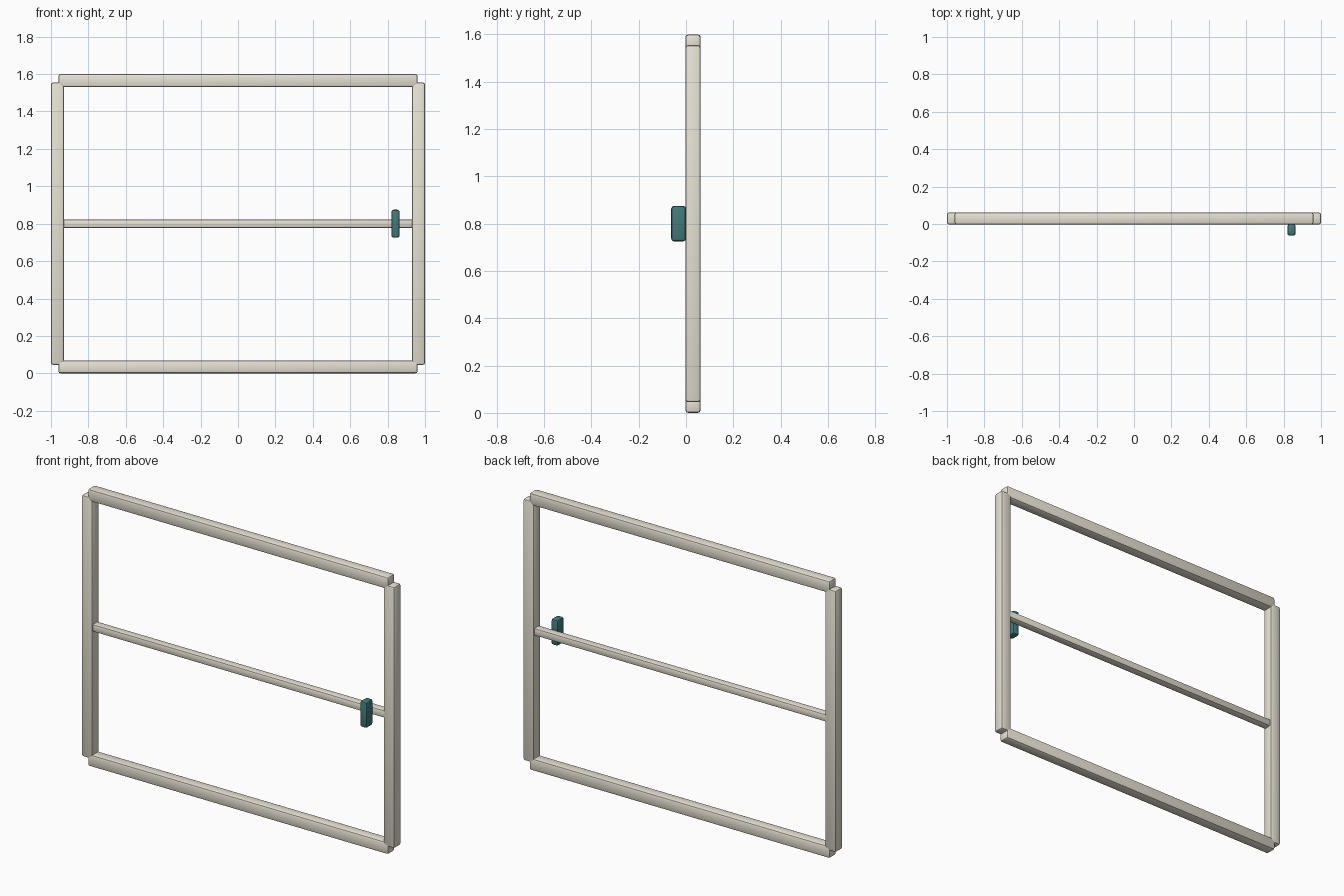
import bpy

if "Cube" in bpy.data.objects:
    bpy.data.objects.remove(bpy.data.objects["Cube"])


def material(name, rgb):
    m = bpy.data.materials.new(name)
    m.diffuse_color = (*rgb, 1)
    m.use_nodes = True
    m.node_tree.nodes["Principled BSDF"].inputs["Base Color"].default_value = m.diffuse_color
    return m


CREAM = material("cream_paint", (0.80, 0.76, 0.66))
TEAL = material("teal_metal", (0.06, 0.19, 0.20))


def bar(name, lo, hi, bevel, mat):
    """Rounded box spanning two opposite corners."""
    centre = [(a + b) / 2 for a, b in zip(lo, hi)]
    bpy.ops.mesh.primitive_cube_add(size=1, location=centre)
    ob = bpy.context.object
    ob.name = name
    ob.scale = [b - a for a, b in zip(lo, hi)]
    bpy.ops.object.transform_apply(location=False, rotation=False, scale=True)
    mod = ob.modifiers.new("rounded_edges", 'BEVEL')
    mod.width = bevel
    mod.segments = 2
    ob.data.materials.append(mat)
    bpy.ops.object.modifier_apply(modifier=mod.name)
    bpy.ops.object.shade_smooth_by_angle()
    return ob


Y0, Y1 = -0.003, 0.062

# Upright stiles
for side, x in (("left", -0.965), ("right", 0.965)):
    bar(f"{side}_stile", (x - 0.035, Y0, 0.045), (x + 0.035, Y1, 1.555), 0.012, CREAM)

# Top and bottom rails, overlapping the stiles
for side, z in (("bottom", 0.035), ("top", 1.565)):
    bar(f"{side}_rail", (-0.96, Y0, z - 0.035), (0.96, Y1, z + 0.035), 0.012, CREAM)

# Slim middle bar
bar("middle_bar", (-0.94, 0.005, 0.778), (0.94, 0.054, 0.822), 0.01, CREAM)

# Handle on the front
bar("handle", (0.82, -0.0625, 0.725), (0.864, 0.0, 0.875), 0.012, TEAL)
